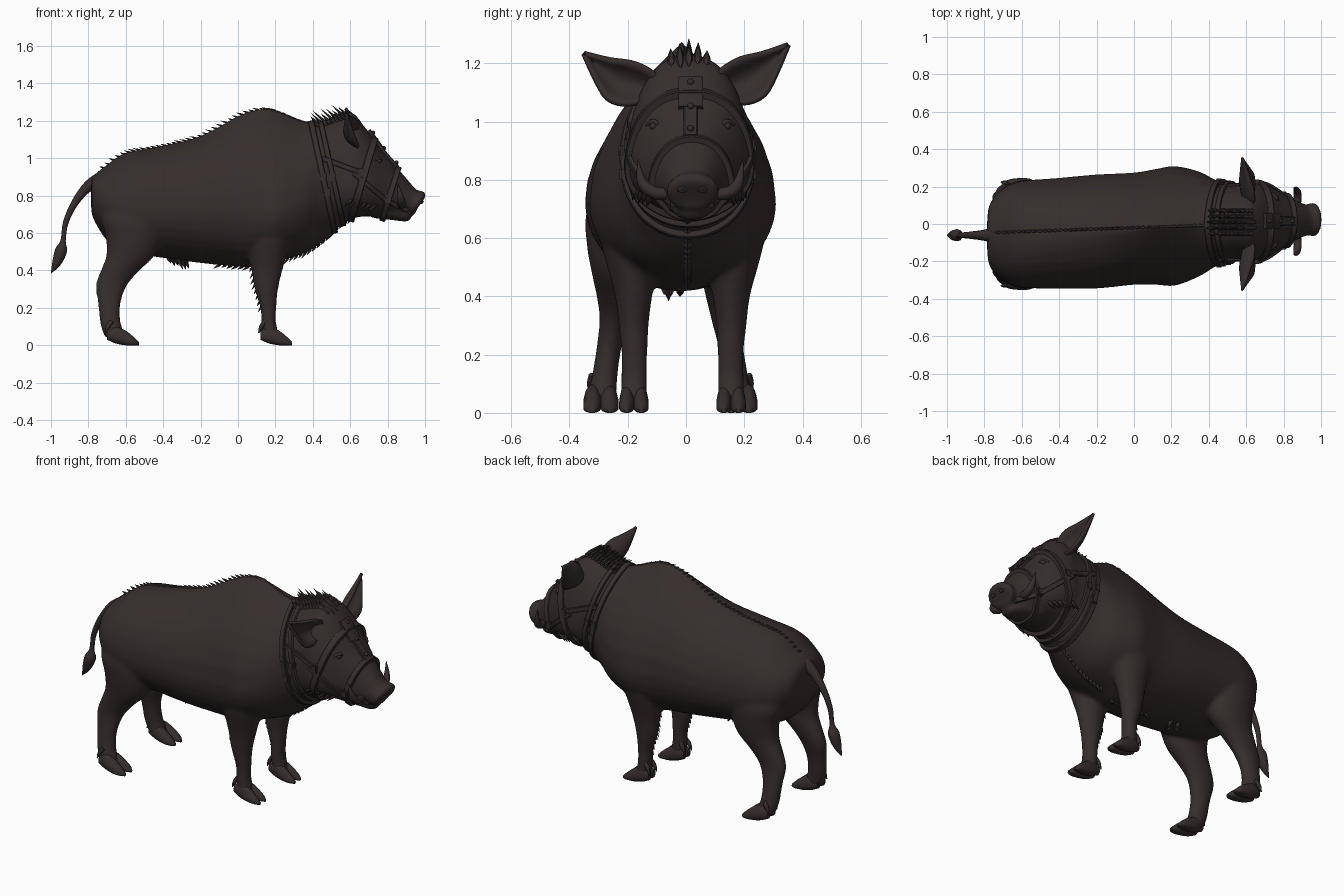
import bpy, bmesh, math, random
from mathutils import Vector
from mathutils.bvhtree import BVHTree

random.seed(4)
cube = bpy.data.objects.get("Cube")
if cube:
    bpy.data.objects.remove(cube)

COLOR = (0.036, 0.027, 0.026, 1)
hide = bpy.data.materials.new("dark brown hide")
hide.use_nodes = True
hide.diffuse_color = COLOR
hide.node_tree.nodes["Principled BSDF"].inputs["Base Color"].default_value = COLOR


def finish(name, bm, angle=50):
    bmesh.ops.recalc_face_normals(bm, faces=bm.faces[:])
    mesh = bpy.data.meshes.new(name)
    bm.to_mesh(mesh)
    bm.free()
    ob = bpy.data.objects.new(name, mesh)
    bpy.context.collection.objects.link(ob)
    mesh.materials.append(hide)
    smooth(ob, angle)
    return ob


def smooth(ob, angle):
    bpy.ops.object.select_all(action='DESELECT')
    ob.select_set(True)
    bpy.context.view_layer.objects.active = ob
    bpy.ops.object.shade_smooth_by_angle(angle=math.radians(angle))


def spline(rows, steps=4):
    """Smoothly interpolate rows of numbers."""
    out = []
    for i in range(len(rows) - 1):
        a, b, c, d = (rows[max(0, min(len(rows) - 1, i + k))] for k in (-1, 0, 1, 2))
        for s in range(steps):
            t = s / steps
            out.append([q + 0.5 * t * (r - p + t * (2*p - 5*q + 4*r - e + t * (3*(q - r) + e - p)))
                        for p, q, r, e in zip(a, b, c, d)])
    return out + [list(rows[-1])]


def skin(bm, rings, closed=False):
    """Bridge equal rings of points; cap the ends unless closed."""
    vs = [[bm.verts.new(p) for p in ring] for ring in rings]
    n = len(vs[0])
    for i in range(len(vs) if closed else len(vs) - 1):
        a, b = vs[i], vs[(i + 1) % len(vs)]
        for k in range(n):
            bm.faces.new((a[k], a[(k + 1) % n], b[(k + 1) % n], b[k]))
    if not closed:
        bm.faces.new(vs[0])
        bm.faces.new(vs[-1])


def around(n):
    return [(math.sin(2 * math.pi * k / n), math.cos(2 * math.pi * k / n)) for k in range(n)]


def slices(bm, rows, n=32):
    """Rows: x, y centre, half width, top z, bottom z, z of greatest width, top sharpness."""
    rings = []
    for x, y, hy, top, bot, mid, peak in spline(rows):
        rings.append([(x, y + max(hy, .002) * math.copysign(abs(s) ** (peak if c > 0 else 1), s),
                       mid + c * ((top - mid) if c > 0 else (mid - bot))) for s, c in around(n)])
    skin(bm, rings)


def column(bm, rows, n=20):
    """Rows: z, x, y, half x, half y."""
    skin(bm, [[(x + hx * s, y + hy * c, z) for s, c in around(n)]
              for z, x, y, hx, hy in spline(rows)])


def tube(bm, rows, ref, n=12, flat=1.0):
    """Rows: x, y, z, radius; ref is the sideways direction."""
    rows = spline(rows)
    pts = [Vector(r[:3]) for r in rows]
    rings = []
    for i, r in enumerate(rows):
        t = (pts[min(i + 1, len(pts) - 1)] - pts[max(i - 1, 0)]).normalized()
        side = (Vector(ref) - t * t.dot(Vector(ref))).normalized()
        up = t.cross(side)
        rad = max(r[3], .001)
        rings.append([pts[i] + side * s * rad + up * c * rad * flat for s, c in around(n)])
    skin(bm, rings)


# Body, neck and head in one run of cross-sections
bm = bmesh.new()
slices(bm, [(-.785, -.06, .08, .88, .73, .80, 1), (-.77, -.06, .17, .91, .67, .78, 1),
            (-.70, -.055, .245, .965, .56, .75, 1), (-.60, -.055, .285, 1.03, .50, .73, 1),
            (-.42, -.05, .295, 1.065, .47, .72, 1.1), (-.20, -.04, .305, 1.12, .44, .72, 1.4),
            (0, -.025, .30, 1.23, .42, .72, 1.8), (.12, -.015, .31, 1.27, .42, .72, 2),
            (.22, -.01, .32, 1.255, .45, .72, 2), (.35, 0, .28, 1.2, .49, .76, 1.6),
            (.45, .005, .225, 1.19, .55, .83, 1.1), (.55, .01, .205, 1.22, .64, .86, .9),
            (.62, .01, .215, 1.225, .68, .85, .85), (.70, .015, .20, 1.14, .69, .84, .8),
            (.78, .018, .155, 1.03, .69, .82, .8), (.86, .02, .11, .94, .70, .79, .9),
            (.92, .02, .083, .87, .70, .77, 1), (.95, .02, .072, .835, .70, .765, 1)])
# Lower jaw
slices(bm, [(.72, .02, .1, .76, .68, .72, 1), (.82, .02, .08, .74, .67, .71, 1),
            (.90, .02, .055, .72, .66, .69, 1), (.925, .02, .02, .70, .67, .685, 1)])
# Snout with flared, tilted rim
tube(bm, [(.89, .02, .79, .06), (.925, .02, .776, .074), (.95, .022, .763, .092),
          (.966, .022, .754, .092), (.972, .022, .75, .07)], (0, 1, 0), 24, .78)
# Legs
for side in (-1, 1):
    f, h = -.012, -.055
    column(bm, [(.85, .16, f + side * .16, .1, .06), (.7, .17, f + side * .2, .14, .092),
                (.58, .165, f + side * .187, .12, .092), (.5, .16, f + side * .174, .105, .085),
                (.4, .155, f + side * .168, .083, .064), (.3, .152, f + side * .168, .063, .052),
                (.2, .162, f + side * .165, .043, .045), (.12, .164, f + side * .166, .04, .046),
                (.04, .178, f + side * .167, .048, .045)])
    column(bm, [(.9, -.57, h + side * .14, .09, .06), (.7, -.57, h + side * .185, .16, .1),
                (.58, -.56, h + side * .19, .148, .096), (.48, -.575, h + side * .187, .13, .082),
                (.4, -.63, h + side * .187, .104, .065), (.32, -.677, h + side * .192, .084, .05),
                (.22, -.688, h + side * .21, .06, .043), (.12, -.682, h + side * .225, .056, .045),
                (.04, -.655, h + side * .237, .058, .052)])
body = finish("body", bm)
remesh = body.modifiers.new("Fuse", 'REMESH')
remesh.mode, remesh.voxel_size = 'VOXEL', .012
soften = body.modifiers.new("Soften", 'SMOOTH')
soften.factor, soften.iterations = .5, 8
dg = bpy.context.evaluated_depsgraph_get()
fused = bpy.data.meshes.new_from_object(body.evaluated_get(dg))
body.modifiers.clear()
body.data = fused
smooth(body, 70)
tree = BVHTree.FromPolygons([v.co for v in fused.vertices], [p.vertices for p in fused.polygons])


def cast(origin, aim):
    return tree.ray_cast(Vector(origin), Vector(aim).normalized())[0]


# Cloven hooves with dewclaws
for name, ax, ys, w in (("front", .165, (-.179, .155), .05), ("hind", -.655, (-.292, .185), .06)):
    for y, lr in zip(ys, ("right", "left")):
        bm = bmesh.new()
        for s in (-1, 1):
            slices(bm, [(ax - .045, y + s * w * .4, w * .3, .08, .03, .05, 1),
                        (ax, y + s * w * .45, w * .5, .1, .01, .045, 1),
                        (ax + .055, y + s * w * .48, w * .54, .078, 0, .022, 1),
                        (ax + .1, y + s * w * .52, w * .44, .042, 0, .012, 1),
                        (ax + .125, y + s * w * .5, w * .16, .018, 0, .008, 1)], 14)
            tube(bm, [(ax - .02, y + s * w * .5, .13, .012), (ax - .04, y + s * w * .6, .1, .012),
                      (ax - .055, y + s * w * .65, .065, .003)], (0, 1, 0), 8)
        finish(f"{name}_{lr}_hoof", bm)

# Tail with tuft
bm = bmesh.new()
tube(bm, [(-.73, -.06, .88, .05), (-.80, -.06, .85, .03), (-.87, -.06, .765, .02),
          (-.92, -.06, .66, .015), (-.935, -.06, .56, .014), (-.945, -.06, .51, .032),
          (-.97, -.06, .44, .024), (-1.0, -.06, .385, .001)], (0, 1, 0))
finish("tail", bm)

for s, lr in ((-1, "right"), (1, "left")):
    # Cupped leaf-shaped ear, opening forward
    bm = bmesh.new()
    base, tip = Vector((.61, s * .13, 1.11)), Vector((.582, s * .352, 1.25 + s * .015))
    across = Vector((0, -s * .55, .83))
    grid = []
    for t, w in spline([(0, .055), (.2, .075), (.45, .076), (.7, .045), (1, .002)], 3):
        mid = base.lerp(tip, t) - Vector((0, 0, .025 * math.sin(math.pi * t)))
        grid.append([bm.verts.new(mid + across * w * k / 4
                     + Vector((.9 * w * ((k / 4) ** 2 - .4), 0, 0))) for k in range(-4, 5)])
    for a, b in zip(grid, grid[1:]):
        for k in range(8):
            bm.faces.new((a[k], a[k + 1], b[k + 1], b[k]))
    ear = finish(lr + "_ear", bm)
    thick = ear.modifiers.new("Thickness", 'SOLIDIFY')
    thick.thickness, thick.offset = .016, 0
    # Tusk
    bm = bmesh.new()
    tube(bm, [(.87, .02 + s * .07, .755, .022), (.875, .02 + s * .125, .755, .022),
              (.87, .015 + s * .165, .79, .018), (.855, .015 + s * .18, .87, .001)], (1, 0, 0), 10)
    finish(lr + "_tusk", bm)
    # Eye set under a brow fold
    bm = bmesh.new()
    p = cast((1, .015 + s * .125, .985), (-1, 0, 0)) - Vector((.008, 0, 0))
    bmesh.ops.create_uvsphere(bm, u_segments=14, v_segments=8, radius=.015)
    bmesh.ops.translate(bm, verts=bm.verts[:], vec=p)
    tube(bm, [(p.x - .02, p.y + s * .025, p.z + .004, .006), (p.x + .004, p.y, p.z + .016, .009),
              (p.x + .014, p.y - s * .02, p.z - .002, .004)], (0, 0, 1), 8)
    finish(lr + "_eye", bm)
    # Shallow nostril rim
    bm = bmesh.new()
    p = cast((1.2, .022 + s * .035, .64), (-.86, 0, .5))
    tube(bm, [(p.x - .01, p.y, p.z + .006, .018), (p.x + .002, p.y, p.z - .001, .016),
              (p.x + .003, p.y, p.z - .002, .012), (p.x - .005, p.y, p.z + .003, .01)],
         (0, 1, 0), 12, .7)
    finish(lr + "_nostril", bm)


def strap(name, rays, width=.018, height=.013, closed=True):
    """Flat leather band laid on the hide along the ray hits."""
    hits = [(cast(o, d), -Vector(d).normalized()) for o, d in rays]
    hits = [(p, out) for p, out in hits if p]
    n, rings = len(hits), []
    for i, (p, out) in enumerate(hits):
        j, k = ((i - 1) % n, (i + 1) % n) if closed else (max(i - 1, 0), min(i + 1, n - 1))
        side = (hits[k][0] - hits[j][0]).cross(out).normalized()
        rings.append([p + side * a * width + out * b for a, b in
                      ((-1, -.012), (-1, height * .7), (-.8, height),
                       (.8, height), (1, height * .7), (1, -.012))])
    bm = bmesh.new()
    skin(bm, rings, closed)
    finish(name, bm, 35)


def hoop(top, bottom, n=56):
    """Rays toward the centre, in the plane through top, bottom and the y axis."""
    top, bottom = Vector((top[0], .012, top[1])), Vector((bottom[0], .012, bottom[1]))
    c, v = (top + bottom) / 2, (top - bottom).normalized()
    dirs = [Vector((0, s, 0)) + v * k for s, k in around(n)]
    return [(c + d * .5, -d) for d in dirs]


# Harness straps
strap("rear_collar", hoop((.39, 1.2), (.515, .62)), .016, .014)
strap("front_collar", hoop((.44, 1.2), (.565, .64)), .014, .014)
strap("brow_band", hoop((.73, 1.1), (.60, .66)), .02, .014)
strap("nose_band", hoop((.855, .94), (.775, .68)), .016)
brow = [((1.1 + .155 * t / 10, .016, 1.45 - .2 * t / 10), (-.8, 0, -.6)) for t in range(11)]
strap("forehead_plate", brow[:6], .042, .017, False)
strap("forehead_strap", brow, .024, .014, False)
for s, lr in ((-1, "right"), (1, "left")):
    for name, a, b in (("cheek", (.62, .92), (.80, .77)), ("jaw", (.80, .77), (.91, .72)),
                       ("neck", (.45, 1.0), (.64, .93))):
        strap(f"{lr}_{name}_strap", [((a[0] + (b[0] - a[0]) * t / 8, s * .6,
              a[1] + (b[1] - a[1]) * t / 8), (0, -s, 0)) for t in range(9)], .014, .012, False)

# Buckles and studs
bm = bmesh.new()
for s in (-1, 1):
    for x, z in ((.455, .9), (.505, .9), (.655, .92), (.80, .78), (.475, .82)):
        p = cast((x, s * .6, z), (0, -s, 0))
        box = bmesh.ops.create_cube(bm, size=1)["verts"]
        bmesh.ops.scale(bm, verts=box, vec=(.038, .036, .048))
        bmesh.ops.translate(bm, verts=box, vec=p)
bmesh.ops.bevel(bm, geom=bm.edges[:], offset=.006, segments=2, affect='EDGES')
for origin, aim in brow[1::4]:
    ball = bmesh.ops.create_uvsphere(bm, u_segments=10, v_segments=6, radius=.012)["verts"]
    bmesh.ops.translate(bm, verts=ball, vec=cast(origin, aim) + Vector((.012, 0, .01)))
finish("buckles_and_studs", bm, 35)

# Bristle tufts
bm = bmesh.new()


def tuft(p, lean, size=.05, radius=.014):
    if p:
        d = Vector(lean).normalized() * size * random.uniform(.6, 1.2)
        tube(bm, [(*(p - d * .6), .002), (*p, radius), (*(p + d), .001)], (0, 1, .01), 5, .6)


for i in range(42):
    x = -.72 + i * .0275
    tuft(cast((x, -.045 + .04 * i / 42, 2), (0, 0, -1)), (-1, 0, .3), .032, .01)
for i in range(11):
    x = .43 + i * .02
    for y in (-.05, -.02, .01, .04, .07):
        tuft(cast((x, y, 2), (0, 0, -1)), (-.75, y - .01, .65), .08 - abs(y - .01) * .6, .015)
for i in range(16):
    tuft(cast((.24 + i * .024, .005, 0), (0, 0, 1)), (-.5, 0, -.8), .035)
for i in range(9):
    tuft(cast((-.1 + i * .03, -.02, 0), (0, 0, 1)), (-.8, 0, -.5), .03)
for i in range(6):
    tuft(cast((-.37 + i * .018, -.075 + i % 3 * .025, 0), (0, 0, 1)), (.4, 0, -1), .05, .024)
for s in (-1, 1):
    for i in range(9):
        tuft(cast((-.2, -.012 + s * .167, .2 + i * .03), (1, 0, 0)), (-.5, 0, -.85), .026, .011)
    for i in range(6):
        tuft(cast((.6 + i * .025, s * .6, .77 - i * .006), (0, -s, 0)), (-.7, s * .2, -.6), .045)
finish("bristles", bm, 30)
